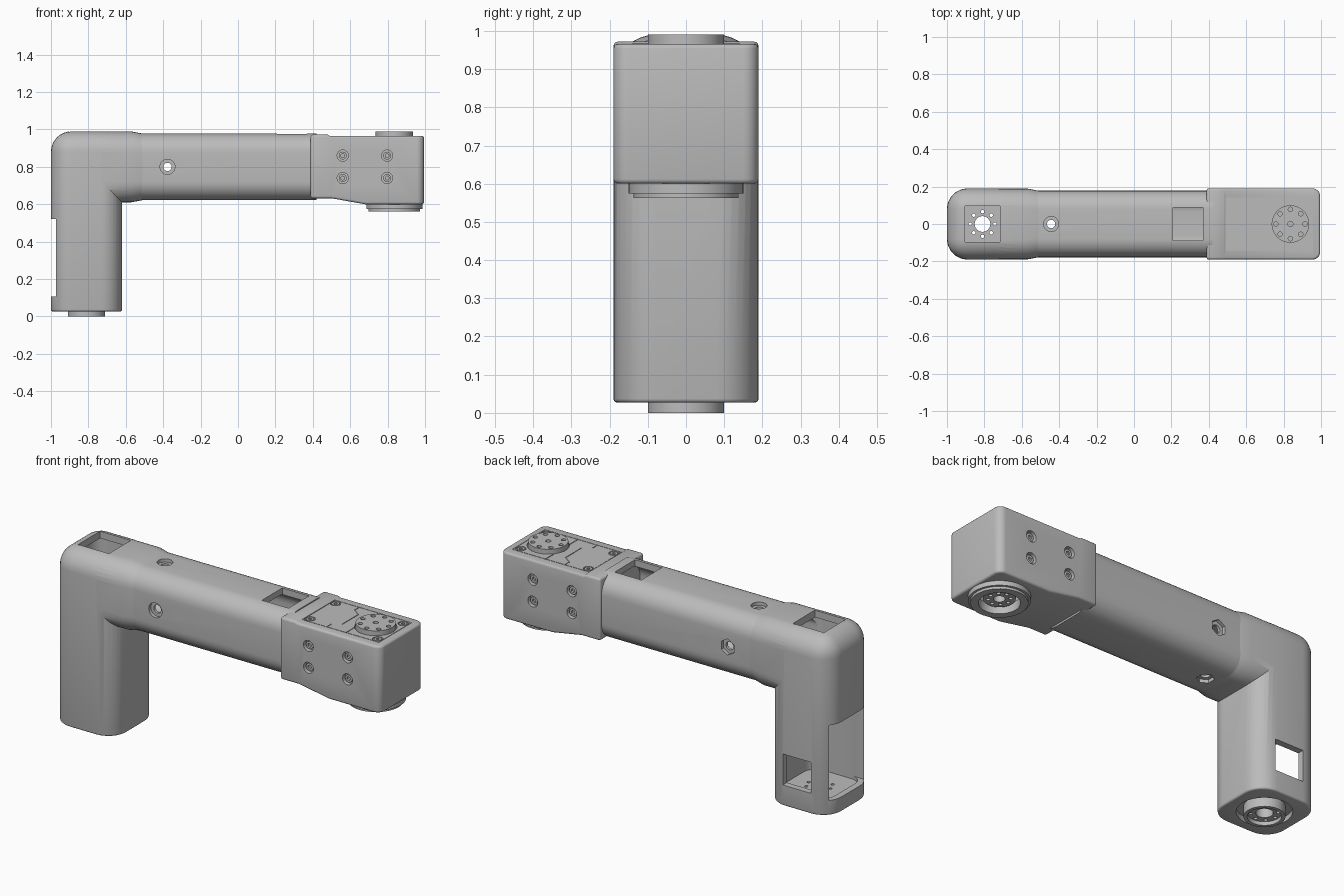
import bpy, bmesh, math
from mathutils import Matrix, Vector

cube = bpy.data.objects.get("Cube")
if cube:
    bpy.data.objects.remove(cube, do_unlink=True)

grey = bpy.data.materials.new("machined grey")
grey.use_nodes = True
grey.diffuse_color = (0.5, 0.5, 0.5, 1)
grey.node_tree.nodes["Principled BSDF"].inputs["Base Color"].default_value = (0.5, 0.5, 0.5, 1)


def add(name, bm):
    bmesh.ops.recalc_face_normals(bm, faces=bm.faces)
    mesh = bpy.data.meshes.new(name)
    bm.to_mesh(mesh)
    bm.free()
    mesh.materials.append(grey)
    obj = bpy.data.objects.new(name, mesh)
    bpy.context.collection.objects.link(obj)
    return obj


def box_mesh(lo, hi, r=0, rule=lambda e: True):
    """Box whose edges passing the rule are rounded."""
    lo, hi = Vector(lo), Vector(hi)
    bm = bmesh.new()
    bmesh.ops.create_cube(bm, size=1)
    for v in bm.verts:
        v.co = (lo + hi) / 2 + v.co * (hi - lo)
    if r:
        edges = [e for e in bm.edges if rule([v.co for v in e.verts])]
        bmesh.ops.bevel(bm, geom=edges, offset=r, segments=8, profile=0.5, affect='EDGES')
    return bm


def box(name, lo, hi, r=0, rule=lambda e: True):
    return add(name, box_mesh(lo, hi, r, rule))


def along(axis):
    return lambda e: abs((e[0] - e[1]).normalized()[axis]) > 0.9


def cyls(name, centres, r, a, b, axis='Z', n=32):
    """Parallel cylinders from a to b; centres give the other two coordinates."""
    turn = {'Z': Matrix(), 'Y': Matrix.Rotation(math.pi / 2, 4, 'X')}[axis]
    bm = bmesh.new()
    for u, v in centres:
        mid = Vector((u, v, (a + b) / 2) if axis == 'Z' else (u, (a + b) / 2, v))
        bmesh.ops.create_cone(bm, cap_ends=True, segments=n, radius1=r, radius2=r,
                              depth=b - a, matrix=Matrix.Translation(mid) @ turn)
    return add(name, bm)


def prism(name, points, place, depth):
    bm = bmesh.new()
    face = bm.faces.new([bm.verts.new(place(u, v)) for u, v in points])
    ext = bmesh.ops.extrude_face_region(bm, geom=[face])["geom"]
    bmesh.ops.translate(bm, vec=depth, verts=[g for g in ext if isinstance(g, bmesh.types.BMVert)])
    return add(name, bm)


def apply(obj, mod):
    bpy.context.view_layer.objects.active = obj
    bpy.ops.object.modifier_apply(modifier=mod.name)


def cut(obj, *tools, op='DIFFERENCE'):
    for tool in tools:
        mod = obj.modifiers.new("cut", 'BOOLEAN')
        mod.operation, mod.solver, mod.object = op, 'EXACT', tool
        apply(obj, mod)
        bpy.data.objects.remove(tool, do_unlink=True)


def soften(obj, width):
    mod = obj.modifiers.new("soft", 'BEVEL')
    mod.width, mod.segments, mod.limit_method, mod.angle_limit = width, 3, 'ANGLE', math.radians(40)
    apply(obj, mod)


def ring(cx, r, n=8):
    return [(cx + r * math.cos(math.tau * i / n), r * math.sin(math.tau * i / n)) for i in range(n)]


BASE, HEAD, MID = -0.81, 0.836, 0.80

# Elbow housing: upright leg joined to a sideways stub with a tapered collar
elbow = box("elbow_housing", (-1, -0.19, 0.027), (-0.62, 0.19, 0.99), 0.11,
            lambda e: max(v.z for v in e) > 0.5)
soften(elbow, 0.01)
stub = box_mesh((-0.8, -0.1893, 0.6107), (-0.57, 0.1893, 0.9893), 0.11, along(0))
end = max(stub.faces, key=lambda f: f.calc_center_median().x)
ext = bmesh.ops.extrude_face_region(stub, geom=[end])["geom"]
stub.faces.remove(end)
for v in [g for g in ext if isinstance(g, bmesh.types.BMVert)]:
    v.co = Vector((-0.51, v.co.y * 0.94, MID + (v.co.z - MID) * 0.94))
cut(elbow, add("stub", stub), op='UNION')

# Hollow inside, cable openings and the groove round the base flange
cut(elbow,
    box("leg_cavity", (-0.965, -0.155, 0.09), (-0.655, 0.155, 0.95), 0.07, along(2)),
    box("stub_cavity", (-0.8, -0.148, 0.652), (-0.4, 0.148, 0.948), 0.08, along(0)),
    box("top_window", (-0.903, -0.095, 0.9), (-0.716, 0.095, 1.1)),
    box("side_opening", (-1.1, -0.152, 0.108), (-0.9, 0.152, 0.52)),
    box("back_window", (-0.89, 0.1, 0.14), (-0.72, 0.3, 0.31)),
    cyls("base_groove", [(BASE, 0)], 0.135, -0.1, 0.055, n=48))

# Base flange with centre bore and bolt circle
flange = cyls("base_flange", [(BASE, 0)], 0.1, 0, 0.09, n=48)
cut(flange, cyls("recess", [(BASE, 0)], 0.082, -0.1, 0.02, n=48))
for part in (elbow, flange):
    cut(part, cyls("bore", [(BASE, 0)], 0.042, -0.1, 0.2),
        cyls("bolt_holes", ring(BASE, 0.066), 0.009, -0.1, 0.2, n=16))
cut(elbow, cyls("bolt_seats", ring(BASE, 0.078), 0.02, 0.075, 0.2, n=20))

# Hollow arm tube with cross bolts and a cable window
tube = box("arm_tube", (-0.53, -0.178, MID - 0.178), (0.42, 0.178, MID + 0.178), 0.1, along(0))
cut(tube,
    box("tube_cavity", (-0.7, -0.145, MID - 0.145), (0.38, 0.145, MID + 0.145), 0.08, along(0)),
    box("cable_window", (0.208, -0.088, 0.85), (0.37, 0.088, 1.1)),
    cyls("cross_bore", [(-0.377, MID)], 0.022, -0.3, 0.3, 'Y'),
    cyls("cross_seat", [(-0.377, MID)], 0.04, -0.3, -0.16, 'Y'),
    cyls("cross_nut", [(-0.377, MID)], 0.044, 0.16, 0.3, 'Y', 6),
    cyls("upright_bore", [(-0.443, 0)], 0.022, 0.5, 1.1),
    cyls("upright_seat", [(-0.443, 0)], 0.04, 0.96, 1.1),
    cyls("upright_nut", [(-0.443, 0)], 0.044, 0.5, 0.64, 'Z', 6))

# Head housing: side profile pulled across the width
profile = [(0.388, 0.632), (0.5, 0.632), (0.68, 0.6), (0.995, 0.6),
           (0.995, 0.966), (0.49, 0.966), (0.48, 0.972), (0.388, 0.972)]
head = prism("head_housing", profile, lambda x, z: (x, -0.19, z), (0, 0.38, 0))
bm = bmesh.new()
bm.from_mesh(head.data)
tip = [e for e in bm.edges if all(v.co.x > 0.99 for v in e.verts)
       and abs(e.verts[0].co.z - e.verts[1].co.z) > 0.1]
bmesh.ops.bevel(bm, geom=tip, offset=0.04, segments=6, profile=0.5, affect='EDGES')
bm.to_mesh(head.data)
bm.free()
soften(head, 0.012)

# Side screws, sunk into both cheeks of the head
screw_spots = [(x, z) for x in (0.56, 0.797) for z in (0.74, 0.86)]
for side, s in (("front", -1), ("back", 1)):
    cut(head, cyls("seats", screw_spots, 0.03, *sorted((s * 0.165, s * 0.3)), 'Y', 24))
    screws = cyls(side + "_screws", screw_spots, 0.021, *sorted((s * 0.15, s * 0.18)), 'Y', 24)
    cut(screws, cyls("sockets", screw_spots, 0.011, *sorted((s * 0.17, s * 0.3)), 'Y', 6))

# Top pocket with two fitted cover plates and corner screws
cut(head, box("pocket", (0.488, -0.142, 0.958), (0.955, 0.142, 1.1)),
    cyls("lower_recess", [(HEAD, 0)], 0.105, 0.5, 0.64, n=48))
seam = [(0.635, 0.139), (0.635, 0.1), (0.68, 0.07), (0.68, -0.07), (0.635, -0.1), (0.635, -0.139)]
on_top = lambda x, y: (x, y, 0.957)
rear = prism("rear_cover", [(0.491, 0.139)] + seam + [(0.491, -0.139)], on_top, (0, 0, 0.009))
mid = prism("middle_cover", [(x + 0.004, y) for x, y in seam] + [(0.752, -0.139), (0.752, 0.139)],
            on_top, (0, 0, 0.009))
tip_cover = box("tip_cover", (0.756, -0.139, 0.957), (0.952, 0.139, 0.966))
cut(mid, cyls("clearance", [(HEAD, 0)], 0.105, 0.9, 1.1, n=48))
cut(tip_cover, cyls("clearance", [(HEAD, 0)], 0.105, 0.9, 1.1, n=48))
corners = [(x, s * 0.11) for x in (0.515, 0.925) for s in (-1, 1)]
for part in (rear, tip_cover):
    cut(part, cyls("seats", corners, 0.026, 0.9, 1.1, n=24))
cover_screws = cyls("cover_screws", corners, 0.02, 0.95, 0.966, n=24)
cut(cover_screws, cyls("sockets", corners, 0.01, 0.96, 1.1, n=6))

# Upper rotor with bolt circle
rotor = cyls("upper_rotor", [(HEAD, 0)], 0.1, 0.95, 0.99, n=48)
cut(rotor, cyls("bolt_holes", ring(HEAD, 0.078), 0.012, 0.978, 1.1, n=16),
    cyls("bore", [(HEAD, 0)], 0.014, 0.978, 1.1, n=16))

# Lower bearing: stepped ring round a hub
bearing = cyls("lower_bearing", [(HEAD, 0)], 0.15, 0.575, 0.61, n=48)
lip = cyls("lower_lip", [(HEAD, 0)], 0.138, 0.562, 0.59, n=48)
for part in (bearing, lip):
    cut(part, cyls("opening", [(HEAD, 0)], 0.1, 0.5, 0.7, n=48))
hub = cyls("lower_hub", [(HEAD, 0)], 0.078, 0.585, 0.65, n=48)
cut(hub, cyls("bore", [(HEAD, 0)], 0.028, 0.5, 0.63),
    cyls("bolt_holes", ring(HEAD, 0.054), 0.01, 0.5, 0.61, n=16))

# Smooth curved faces, keep machined edges crisp
for obj in bpy.context.scene.objects:
    obj.select_set(obj.type == 'MESH')
bpy.ops.object.shade_smooth_by_angle(angle=math.radians(32))
